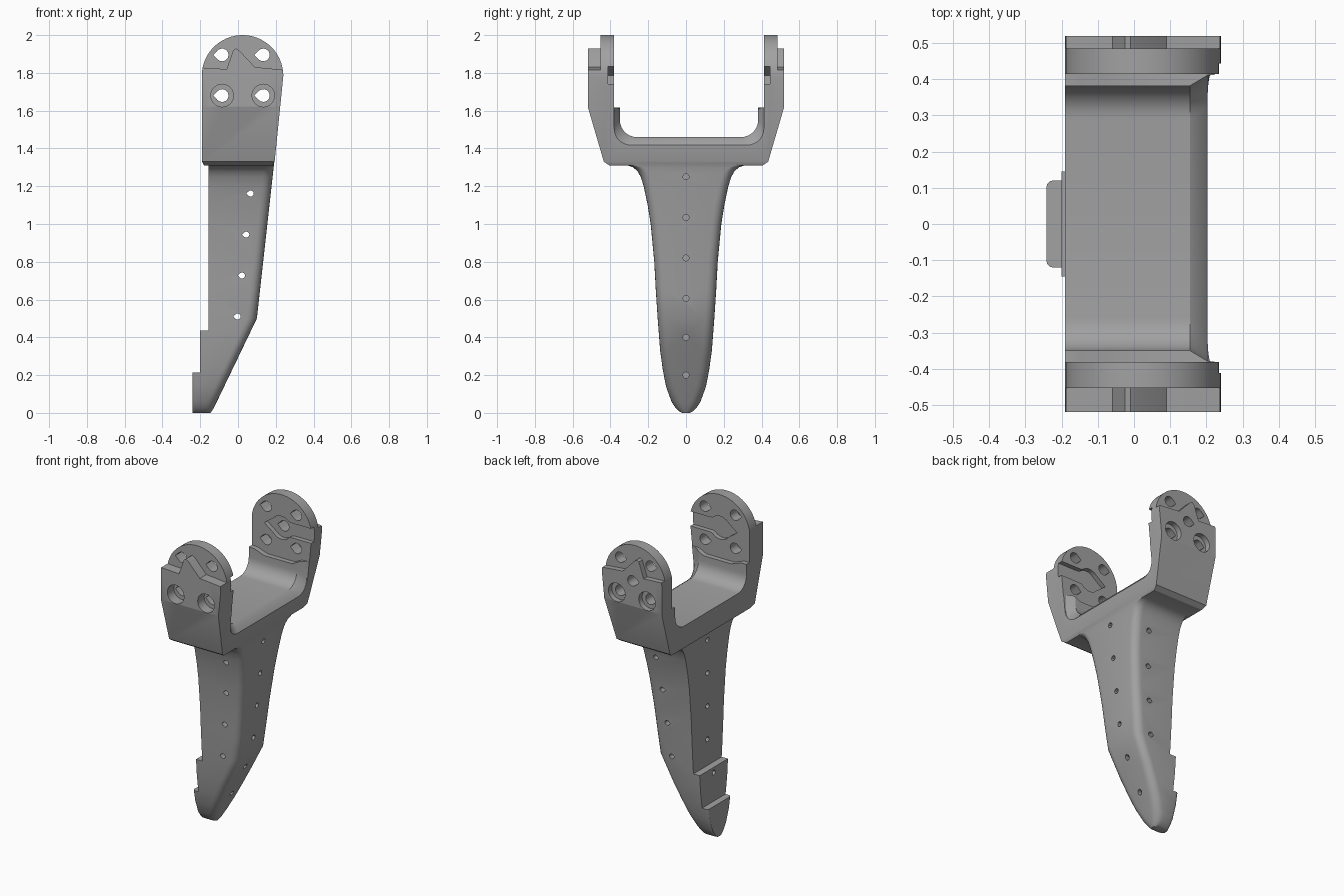
import bpy, bmesh, math

cube = bpy.data.objects.get("Cube")
if cube:
    bpy.data.objects.remove(cube, do_unlink=True)

grey = bpy.data.materials.new("mid grey")
grey.use_nodes = True
colour = (0.36, 0.36, 0.36, 1)
grey.diffuse_color = colour
grey.node_tree.nodes["Principled BSDF"].inputs["Base Color"].default_value = colour


def loft(name, rings):
    """Closed solid through rings holding equal numbers of points."""
    bm = bmesh.new()
    loops = [[bm.verts.new(p) for p in ring] for ring in rings]
    n = len(loops[0])
    for a, b in zip(loops, loops[1:]):
        for i in range(n):
            j = (i + 1) % n
            bm.faces.new((a[i], a[j], b[j], b[i]))
    bm.faces.new(loops[0])
    bm.faces.new(loops[-1])
    bmesh.ops.recalc_face_normals(bm, faces=bm.faces)
    mesh = bpy.data.meshes.new(name)
    bm.to_mesh(mesh)
    bm.free()
    mesh.materials.append(grey)
    ob = bpy.data.objects.new(name, mesh)
    bpy.context.collection.objects.link(ob)
    return ob


def along_x(pts, x):
    return [(x, u, v) for u, v in pts]


def along_y(pts, y):
    return [(u, y, v) for u, v in pts]


def prism(plane, pts, a, b, name="cutter"):
    return loft(name, [plane(pts, a), plane(pts, b)])


def combine(ob, other, operation="DIFFERENCE"):
    """Apply a boolean and discard the second solid."""
    mod = ob.modifiers.new("shape", "BOOLEAN")
    mod.operation = operation
    mod.solver = "EXACT"
    mod.object = other
    bpy.context.view_layer.objects.active = ob
    bpy.ops.object.modifier_apply(modifier=mod.name)
    bpy.data.objects.remove(other, do_unlink=True)


def arc(cx, cz, r, start, end, steps):
    angles = [math.radians(start + (end - start) * i / steps) for i in range(steps + 1)]
    return [(cx + r * math.cos(t), cz + r * math.sin(t)) for t in angles]


def teardrop(cx, cz, r):
    return arc(cx, cz, r, -135, 135, 10) + [(cx - r * 1.41, cz)]


def rect(u0, u1, v0, v1):
    return [(u0, v0), (u1, v0), (u1, v1), (u0, v1)]


# Stem: tapering sections with rounded corners, wider on the +x side
def front_x(z):
    if z < 0.03:
        return -0.145 + z * 0.65
    if z < 0.5:
        return -0.126 + (z - 0.03) * 0.481
    return 0.10 + (z - 0.5) * 0.111


def section(z, w):
    x = front_x(z)
    r = min(0.05, w * 0.8)
    s = min(0.018, w * 0.5)
    side = arc(-0.242 + s, w - s, s, 180, 90, 3) + arc(x - r, w - r, r, 90, 0, 5)
    pts = side + [(u, -v) for u, v in reversed(side)]
    return [(u, v, z) for u, v in pts]


widths = [(0, .02), (.008, .036), (.025, .054), (.06, .077), (.14, .106), (.23, .123),
          (.33, .137), (.5, .15), (.65, .16), (.8, .168), (1, .187), (1.1, .203),
          (1.2, .224), (1.25, .24), (1.28, .257), (1.3, .28), (1.31, .31), (1.36, .31)]
body = loft("yoke_bracket", [section(z, w) for z, w in widths])

# Two steps down the back of the stem
combine(body, prism(along_y, rect(-0.3, -0.155, 0.435, 1.5), -0.6, 0.6))
combine(body, prism(along_y, rect(-0.3, -0.20, 0.215, 0.5), -0.6, 0.6))

# Yoke: outer silhouette seen along x, trimmed by the silhouette seen along y
half = [(0.405, 1.31), (0.435, 1.33), (0.52, 1.62), (0.52, 2.1)]
outline = half + [(-u, v) for u, v in reversed(half)]
yoke = prism(along_x, outline, -0.4, 0.4, "yoke")
arm = [(-0.19, 1.33), (-0.175, 1.30), (0.175, 1.30), (0.194, 1.33), (0.24, 1.785)]
arm += arc(0.024, 1.784, 0.216, 5, 168, 24) + [(-0.19, 1.81)]
combine(yoke, prism(along_y, arm, -0.7, 0.7), "INTERSECT")

# Cradle hollow, flared towards the +x rim
SHIFT = 0.016


def hollow(grow, drop):
    w = 0.366 + grow
    side = [(w, 2.2)] + arc(w - 0.09, 1.55 - drop, 0.09, 0, -90, 7)
    pts = side + [(-u, v) for u, v in reversed(side)]
    return [(u + SHIFT, v) for u, v in pts]


combine(yoke, loft("cutter", [along_x(hollow(0, 0), -0.4), along_x(hollow(0, 0), 0.155),
                              along_x(hollow(0.015, 0.015), 0.18),
                              along_x(hollow(0.03, 0.045), 0.205),
                              along_x(hollow(0.03, 0.045), 0.4)]))

# Thin the upper arms inside above a wavy ledge
ledge = [(-0.3, 1.62), (-0.15, 1.615), (-0.08, 1.59), (0.12, 1.59), (0.17, 1.615),
         (0.3, 1.62), (0.3, 2.2), (-0.3, 2.2)]
combine(yoke, prism(along_y, ledge, -0.398 + SHIFT, 0.398 + SHIFT))

# Each arm: outer pad edge, bolt holes, counterbores and inner groove
pad_top = [(-0.3, 1.835), (-0.15, 1.825), (-0.06, 1.82), (-0.025, 1.92), (-0.01, 1.93),
           (0.01, 1.915), (0.09, 1.83), (0.15, 1.825), (0.3, 1.81), (0.3, 2.2), (-0.3, 2.2)]
groove = [(0.3, 1.74), (0.1, 1.74)] + arc(0.022, 1.785, 0.075, -40, -140, 5)
groove += [(-0.10, 1.785)] + arc(0.022, 1.785, 0.075, 140, 45, 5) + [(0.1, 1.835), (0.3, 1.835)]
for side in (-1, 1):
    outer = side * 0.469 + SHIFT
    inner = side * 0.398 + SHIFT
    combine(yoke, prism(along_y, pad_top, outer, side * 0.7))
    combine(yoke, prism(along_y, groove, inner - side * 0.02, inner + side * 0.03))
    for x in (-0.084, 0.134):
        for z in (1.68, 1.895):
            combine(yoke, prism(along_y, teardrop(x, z, 0.034), side * 0.3, side * 0.7))
        combine(yoke, prism(along_y, arc(x, 1.68, 0.06, 0, 345, 23), outer, side * 0.7))
combine(yoke, prism(along_y, teardrop(0.022, 1.785, 0.034), 0.3, 0.7))

combine(body, yoke, "UNION")

# Pin holes: right through from side to side, blind on the +x and -x faces
for i in range(4):
    combine(body, prism(along_y, teardrop(-0.002 + 0.023 * i, 0.51 + 0.217 * i, 0.016), -0.5, 0.5))
for z in (0.2, 0.4, 0.605, 0.82, 1.035, 1.25):
    pin = arc(0, z, 0.016, 0, 330, 11)
    combine(body, prism(along_x, pin, front_x(z) - 0.06, 0.5))
    if z > 0.3:
        combine(body, prism(along_x, pin, -0.5, -0.12))

bpy.ops.object.select_all(action="DESELECT")
body.select_set(True)
bpy.context.view_layer.objects.active = body
bpy.ops.object.shade_smooth_by_angle(angle=math.radians(30))
